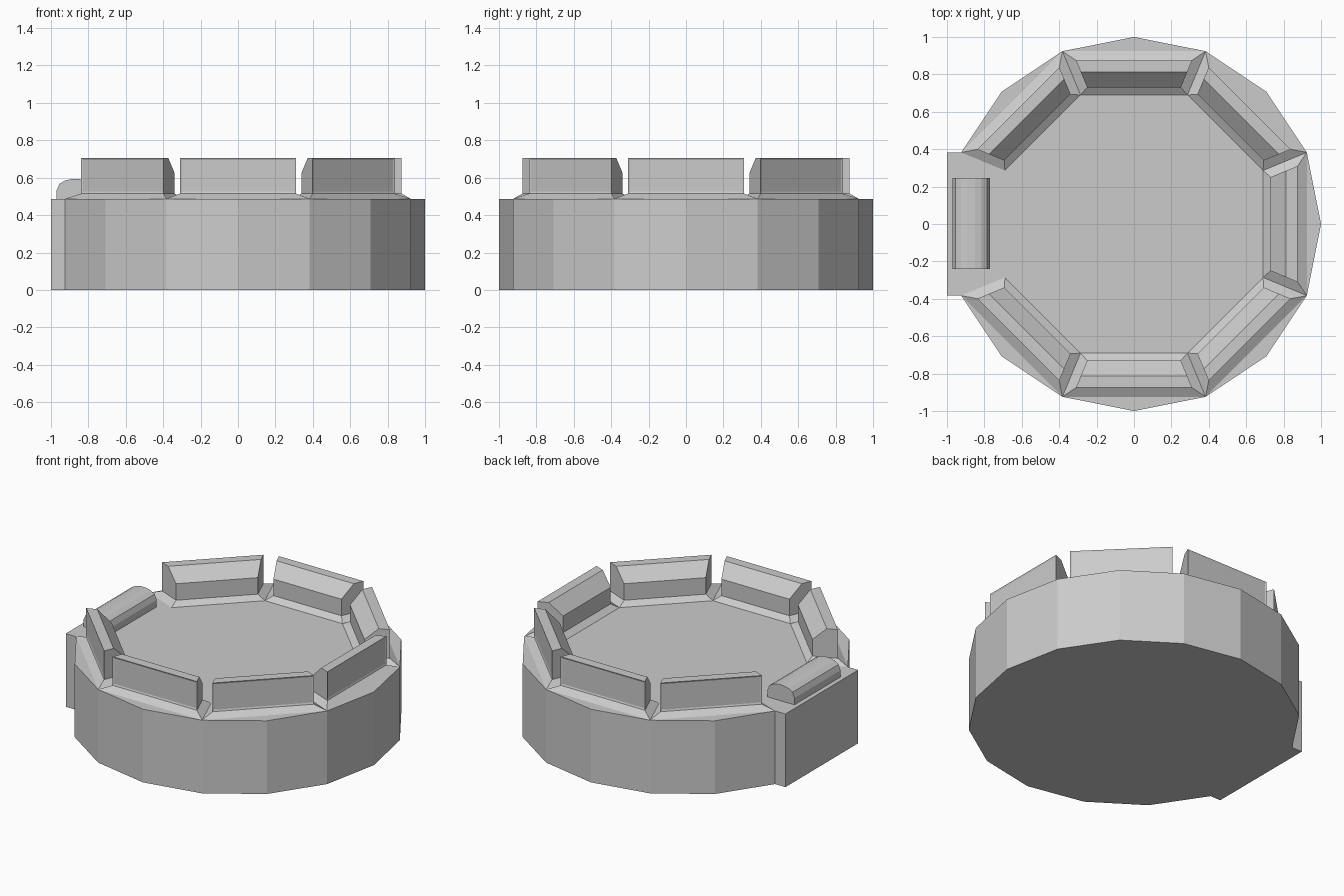
import bpy, bmesh, math
from mathutils import Matrix

if "Cube" in bpy.data.objects:
    bpy.data.objects.remove(bpy.data.objects["Cube"])

FLOOR = 0.487   # top of the base
LEDGE = 0.515   # foot of the seat blocks
TAN = math.tan(math.pi / 8)


def finish(bm, name):
    bmesh.ops.recalc_face_normals(bm, faces=bm.faces)
    mesh = bpy.data.meshes.new(name)
    bm.to_mesh(mesh)
    bm.free()
    obj = bpy.data.objects.new(name, mesh)
    bpy.context.collection.objects.link(obj)
    return obj


def loft(bm, a, b):
    """Closed solid between two matching loops of points."""
    va = [bm.verts.new(p) for p in a]
    vb = [bm.verts.new(p) for p in b]
    n = len(a)
    faces = [bm.faces.new(va), bm.faces.new(vb)]
    for i in range(n):
        j = (i + 1) % n
        faces.append(bm.faces.new((va[i], va[j], vb[j], vb[i])))
    return faces


# Base: sixteen-sided drum with a squared-off entrance at -x
outline = []
for i in range(16):
    if i == 8:
        w = math.sin(math.pi / 8)
        outline += [(-1, w), (-1, -w)]
    else:
        t = i * math.pi / 8
        outline.append((math.cos(t), math.sin(t)))
bm = bmesh.new()
loft(bm, [(x, y, 0) for x, y in outline], [(x, y, FLOOR) for x, y in outline])
finish(bm, "drum_base")


def mitred(r_in, r_out, z, gap):
    """Trapezoid on one octagon side, ends following the octagon's mitre lines."""
    hi, ho = r_in * TAN - gap, r_out * TAN - gap
    return [(r_in, -hi, z), (r_out, -ho, z), (r_out, ho, z), (r_in, hi, z)]


# Seven bevelled plinths and seat blocks on the octagon sides, entrance left open
block_profile = [(0.73, LEDGE), (0.875, LEDGE), (0.875, 0.706), (0.812, 0.706), (0.73, 0.625)]
for i in range(8):
    if i == 4:
        continue
    turn = Matrix.Rotation(i * math.pi / 4, 4, 'Z')

    bm = bmesh.new()
    loft(bm, mitred(0.69, 0.924, FLOOR, 0), mitred(0.73, 0.875, LEDGE, 0.052))
    bm.transform(turn)
    finish(bm, f"plinth_{i}")

    bm = bmesh.new()
    ends = [[(r, s * (r * TAN - 0.052), z) for r, z in block_profile] for s in (-1, 1)]
    faces = loft(bm, *ends)
    # shallow panel on the outer face
    bmesh.ops.recalc_face_normals(bm, faces=bm.faces)
    bmesh.ops.inset_individual(bm, faces=[faces[3]], thickness=0.015, depth=-0.004)
    bm.transform(turn)
    finish(bm, f"seat_block_{i}")

# Rounded roll at the entrance
half = [(0.1, 0), (0.1, 0.045), (0.085, 0.08), (0.055, 0.098), (0.02, 0.106)]
roll = half + [(-x, z) for x, z in reversed(half)]
bm = bmesh.new()
loft(bm, *[[(x - 0.87, y, z + FLOOR) for x, z in roll] for y in (-0.24, 0.245)])
finish(bm, "entrance_roll")
